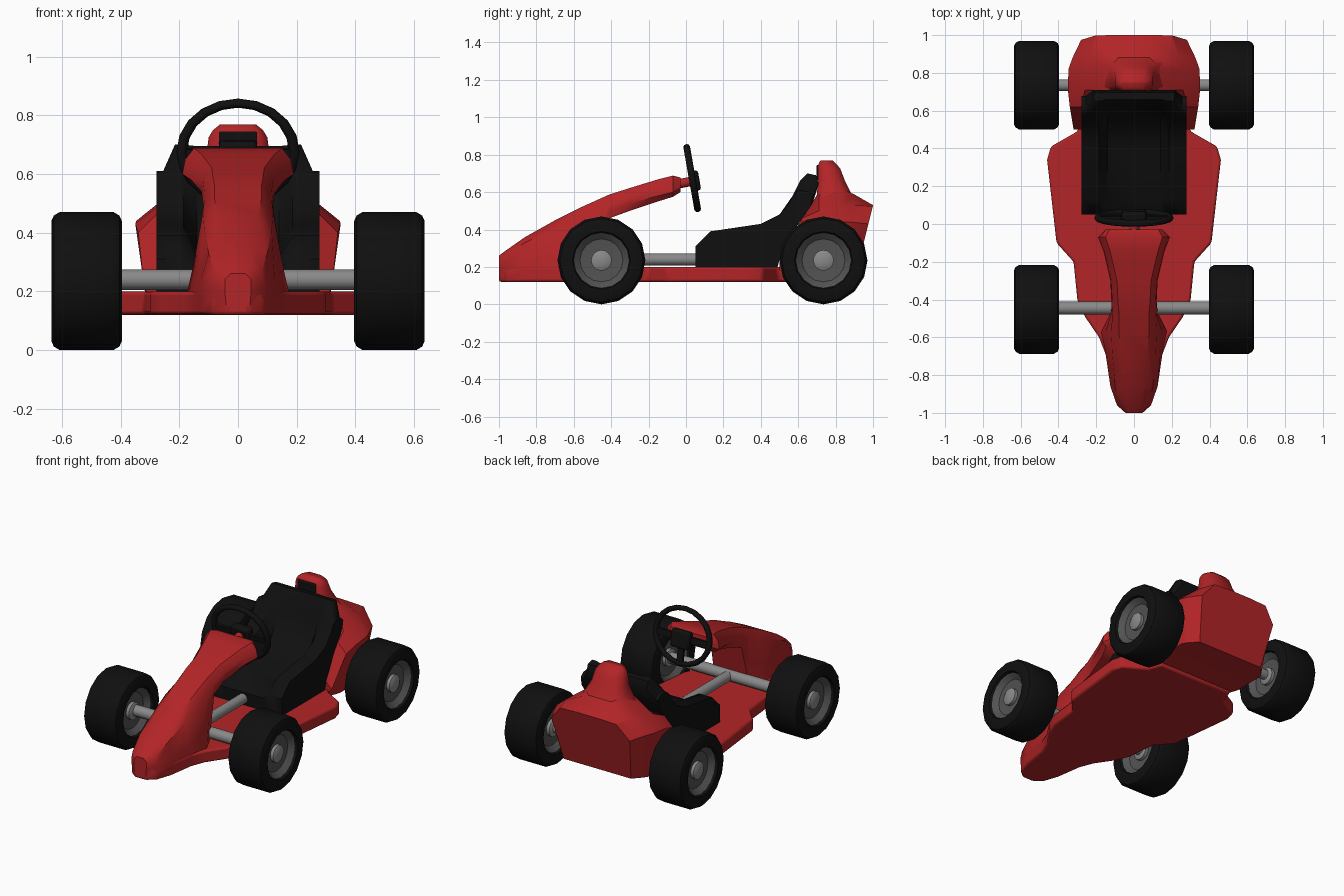
import bpy, bmesh, math
from mathutils import Vector

if "Cube" in bpy.data.objects:
    bpy.data.objects.remove(bpy.data.objects["Cube"])


def material(name, rgb):
    m = bpy.data.materials.new(name)
    m.diffuse_color = (*rgb, 1)
    m.use_nodes = True
    m.node_tree.nodes["Principled BSDF"].inputs["Base Color"].default_value = m.diffuse_color
    return m


RED = material("red bodywork", (0.45, 0.018, 0.02))
BLACK = material("black rubber", (0.005, 0.005, 0.005))
DARK = material("dark grey rim", (0.085, 0.085, 0.085))
GREY = material("grey metal", (0.25, 0.25, 0.25))


def finish(ob, mat, angle=35):
    ob.data.materials.append(mat)
    bpy.ops.object.select_all(action='DESELECT')
    ob.select_set(True)
    bpy.context.view_layer.objects.active = ob
    bpy.ops.object.shade_smooth_by_angle(angle=math.radians(angle))
    return ob


def loft(name, rings, mat, closed=False, angle=35):
    """Skin a list of equal-length point rings, capped or joined end to end."""
    bm = bmesh.new()
    vs = [[bm.verts.new(p) for p in r] for r in rings]
    n = len(vs[0])
    pairs = list(zip(vs, vs[1:])) + ([(vs[-1], vs[0])] if closed else [])
    for a, b in pairs:
        for i in range(n):
            j = (i + 1) % n
            bm.faces.new((a[i], a[j], b[j], b[i]))
    if not closed:
        bm.faces.new(vs[0])
        bm.faces.new(vs[-1])
    bmesh.ops.recalc_face_normals(bm, faces=bm.faces)
    me = bpy.data.meshes.new(name)
    bm.to_mesh(me)
    bm.free()
    ob = bpy.data.objects.new(name, me)
    bpy.context.collection.objects.link(ob)
    return finish(ob, mat, angle)


def section(y, half, lean=0):
    """Mirrored cross-section at y; lean slides lower points forward."""
    full = half + [(-x, z) for x, z in reversed(half)]
    return [(x, y + lean * (z - 0.53), z) for x, z in full]


def lathe(name, centre, profile, mat, closed=False, n=16):
    """Turn (x, radius) points about the x axis."""
    c = Vector(centre)
    rings = [[c + Vector((x, r * math.sin(2 * math.pi * k / n), r * math.cos(2 * math.pi * k / n)))
              for k in range(n)] for x, r in profile]
    return loft(name, rings, mat, closed)


def box(name, loc, dims, mat, rx=0, bevel=0.0):
    bpy.ops.mesh.primitive_cube_add(size=1, location=loc, rotation=(rx, 0, 0))
    ob = bpy.context.object
    ob.name = name
    ob.scale = dims
    bpy.ops.object.transform_apply(location=False, rotation=False, scale=True)
    if bevel:
        b = ob.modifiers.new("bevel", 'BEVEL')
        b.width, b.segments = bevel, 2
    return finish(ob, mat)


def tube(name, a, b, r, mat):
    a, b = Vector(a), Vector(b)
    bpy.ops.mesh.primitive_cylinder_add(vertices=14, radius=r, depth=(b - a).length, location=(a + b) / 2)
    ob = bpy.context.object
    ob.name = name
    ob.rotation_euler = (b - a).to_track_quat('Z', 'Y').to_euler()
    return finish(ob, mat)


# Wheels: tyre, dished rim and hub cap
for end, y in (("front", -0.452), ("rear", 0.735)):
    for side, s in (("left", -1), ("right", 1)):
        c = (s * 0.516, y, 0.235)
        tag = f"{end}_{side}"
        lathe(tag + "_tyre", c, [(-.1, .145), (-.12, .155), (-.12, .205), (-.112, .223), (-.092, .235),
                                 (.092, .235), (.112, .223), (.12, .205), (.12, .155), (.1, .145)], BLACK, True)
        lathe(tag + "_rim", c, [(-.07, .06), (-.075, .115), (-.105, .148), (.105, .148), (.075, .115), (.07, .06)], DARK)
        lathe(tag + "_hub_cap", c, [(-.1, .035), (-.09, .055), (.09, .055), (.1, .035)], GREY)

# Axles and central frame tube
tube("front_axle", (-.45, -.445, .24), (.45, -.445, .24), .035, GREY)
tube("rear_axle", (-.45, .735, .24), (.45, .735, .24), .032, GREY)
tube("frame_tube", (0, -.47, .24), (0, .1, .24), .032, GREY)

# Floor pan
edge = [(.04, -1), (.09, -.96), (.125, -.86), (.15, -.69), (.185, -.6), (.26, -.49), (.3, -.4), (.32, -.2),
        (.41, -.1), (.46, .34), (.44, .41), (.3, .49), (.27, .58)]
outline = edge + [(-x, y) for x, y in reversed(edge)]
floor = loft("floor_pan", [[(x, y, z) for x, y in outline] for z in (.12, .2)], RED)
bev = floor.modifiers.new("bevel", 'BEVEL')
bev.width, bev.segments = .012, 2

# Nose fairing, rising back to the steering wheel
loft("nose_fairing", [
    section(-1.0, [(.04, .15), (.045, .2), (.045, .24), (.025, .26)]),
    section(-.96, [(.09, .18), (.09, .22), (.08, .265), (.04, .29)]),
    section(-.86, [(.125, .18), (.125, .24), (.1, .33), (.05, .36)]),
    section(-.69, [(.15, .18), (.14, .25), (.115, .41), (.07, .455)]),
    section(-.57, [(.175, .19), (.15, .3), (.12, .47), (.08, .515)]),
    section(-.47, [(.125, .19), (.12, .35), (.115, .51), (.08, .56)]),
    section(-.41, [(.11, .46), (.12, .5), (.115, .54), (.085, .587)]),
    section(-.3, [(.1, .5), (.125, .54), (.12, .58), (.09, .622)]),
    section(-.15, [(.13, .55), (.16, .58), (.155, .625), (.125, .668)]),
    section(-.07, [(.16, .575), (.19, .6), (.18, .65), (.15, .688)]),
    section(-.03, [(.13, .6), (.15, .62), (.15, .65), (.13, .678)]),
], RED, angle=40)

# Rear bodywork with slanted back panel
loft("rear_body", [
    section(.5, [(.26, .14), (.32, .21), (.28, .25), (.08, .26)]),
    section(.62, [(.3, .14), (.34, .4), (.28, .46), (.1, .46)]),
    section(.71, [(.31, .15), (.35, .43), (.26, .5), (.1, .6)]),
    section(.82, [(.31, .15), (.347, .44), (.26, .51), (.11, .62)]),
    section(.89, [(.29, .15), (.325, .44), (.235, .53), (.1, .59)], .1),
    section(1.0, [(.24, .15), (.28, .43), (.2, .525), (.08, .53)], .25),
], RED, angle=25)

# Headrest hump and its dark pad
loft("headrest_hump", [[(-.75 * w, f, z), (.75 * w, f, z), (w, f + .03, z), (w, b - .04, z), (.6 * w, b, z),
                        (-.6 * w, b, z), (-w, b - .04, z), (-w, f + .03, z)]
                       for z, f, b, w in ((.5, .68, .93, .2), (.59, .7, .885, .14), (.66, .705, .85, .108),
                                          (.725, .705, .825, .1), (.75, .708, .805, .085), (.768, .718, .785, .062))],
     RED, angle=50)
box("headrest_pad", (0, .705, .705), (.13, .016, .08), BLACK, bevel=.006)

# Bucket seat: side profile lofted across x, hollowed in the middle
bolster = [(.05, .31), (.13, .39), (.4, .43), (.5, .48), (.57, .58), (.61, .66), (.65, .7)]
hollow = [(.05, .28), (.13, .32), (.4, .33), (.54, .41), (.61, .56), (.64, .66), (.66, .695)]
back = [(.695, .69), (.71, .645), (.68, .55), (.58, .4), (.5, .24), (.49, .2), (.05, .2)]


def lowered(points):
    return [(y - .22 * max(z - .5, 0), z - .45 * max(z - .5, 0)) for y, z in points]


stations = [(.278, lowered(bolster + back)), (.255, lowered(bolster + back)), (.215, bolster + back),
            (.185, bolster + back), (.14, hollow + back)]
stations += [(-x, p) for x, p in reversed(stations)]
loft("seat", [[(x, y, z) for y, z in p] for x, p in stations], BLACK, angle=45)

# Steering wheel, spokes, hub and column
tilt = math.radians(100)
bpy.ops.mesh.primitive_torus_add(major_segments=20, minor_segments=8, major_radius=.192, minor_radius=.018,
                                 location=(0, .033, .675), rotation=(tilt, 0, 0))
rim = bpy.context.object
rim.name = "steering_wheel_rim"
rim.scale = (1, .88, 1)
finish(rim, BLACK, 60)
lean = math.radians(10)
box("steering_side_spokes", (0, .035, .665), (.37, .018, .04), BLACK, lean)
box("steering_lower_spoke", (0, .05, .58), (.04, .018, .16), BLACK, lean)
box("steering_hub", (0, .045, .66), (.13, .055, .11), BLACK, lean, .015)
tube("steering_column", (0, -.06, .64), (0, .04, .66), .025, RED)
